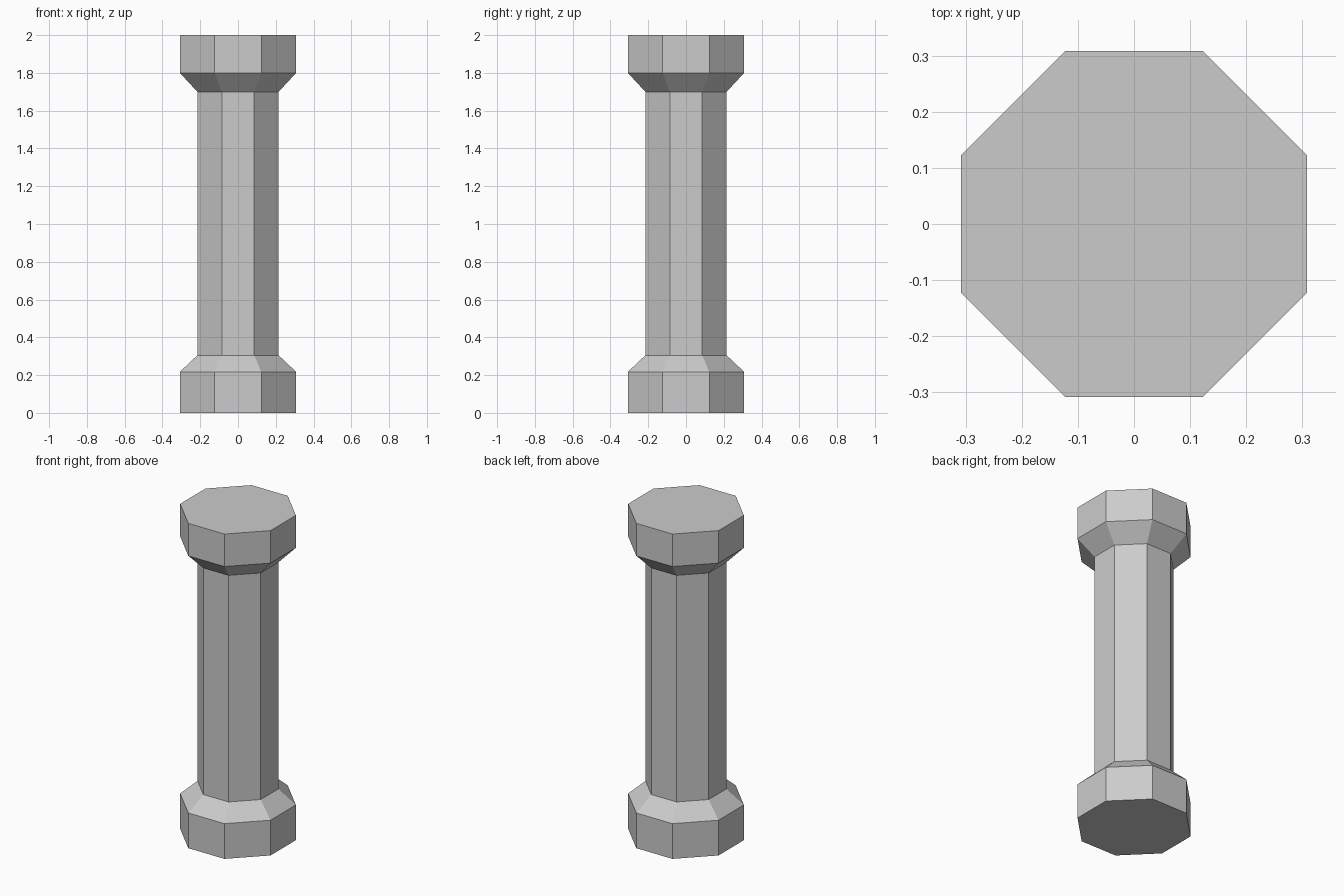
import bpy, bmesh

if "Cube" in bpy.data.objects:
    bpy.data.objects.remove(bpy.data.objects["Cube"])

# Half-width and height of each ring, from foot to top
PROFILE = [(0.308, 0.0), (0.308, 0.217), (0.215, 0.305),
           (0.215, 1.70), (0.308, 1.80), (0.308, 2.0)]
CORNER = 0.4  # half-length of a straight side relative to half-width


def octagon(bm, r, z):
    c = r * CORNER
    pts = [(r, -c), (r, c), (c, r), (-c, r), (-r, c), (-r, -c), (-c, -r), (c, -r)]
    return [bm.verts.new((x, y, z)) for x, y in pts]


# Eight-sided column with flared base and capital
bm = bmesh.new()
rings = [octagon(bm, r, z) for r, z in PROFILE]
for low, high in zip(rings, rings[1:]):
    for i in range(8):
        j = (i + 1) % 8
        bm.faces.new((low[i], low[j], high[j], high[i]))
bm.faces.new(rings[0][::-1])
bm.faces.new(rings[-1])

mesh = bpy.data.meshes.new("column")
bm.to_mesh(mesh)
bm.free()
bpy.context.collection.objects.link(bpy.data.objects.new("column", mesh))
